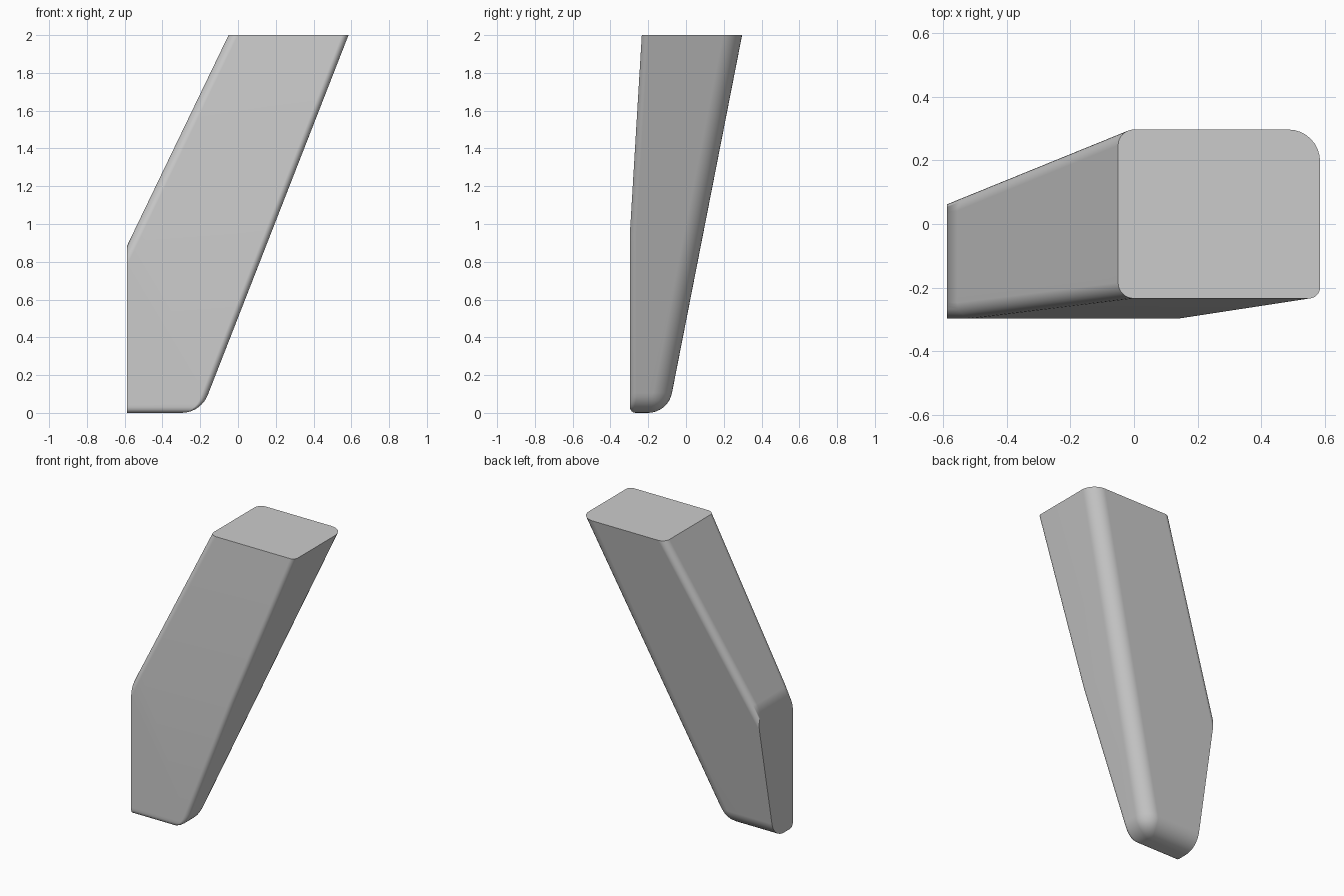
import bpy, bmesh, math

cube = bpy.data.objects.get("Cube")
if cube:
    bpy.data.objects.remove(cube, do_unlink=True)

TOP, KINK, CUT = 2.0, 0.95, -0.588
STEPS = 8


def side(z, base, slope, r):
    """Distance outward at height z: a leaning side with a rounded foot."""
    turn = math.pi / 2 - math.atan(slope)
    if z < r * (1 - math.cos(turn)):
        return base - r * math.tan(turn / 2) + math.sqrt(2 * r * z - z * z)
    return base + slope * z


def section(z):
    """Rounded four-sided outline of the leg at height z."""
    right = side(z, -0.197, 0.391, 0.15)
    back = side(z, -0.095, 0.196, 0.13)
    front = -side(z, 0.297, 0, 0.03) + 0.06 * max(0, z - KINK)
    left = -0.05 - 0.482 * (TOP - z)
    grow = min(1, 0.1 + math.sqrt(z / 0.1))
    corners = [(right, back, 0.1 * grow, 1, 1), (left, back, 0.05 * grow, -1, 1),
               (left, front, 0.05 * grow, -1, -1), (right, front, 0.035 * grow, 1, -1)]
    points = []
    for i, (x, y, r, sx, sy) in enumerate(corners):
        for k in range(STEPS + 1):
            a = math.pi / 2 * (i + k / STEPS)
            points.append((x - sx * r + r * math.cos(a), y - sy * r + r * math.sin(a), z))
    return points


# Leg: sections lofted from the rounded foot to the flat top
foot = [0.105 * (1 - math.cos(math.pi / 2 * i / 8)) for i in range(9)]
bm = bmesh.new()
rings = [[bm.verts.new(p) for p in section(z)] for z in foot + [KINK, TOP]]
for low, high in zip(rings, rings[1:]):
    for i in range(len(low)):
        j = (i + 1) % len(low)
        bm.faces.new((low[i], low[j], high[j], high[i]))
bm.faces.new(rings[0][::-1])
bm.faces.new(rings[-1])

# Flat inner joint face
cut = bmesh.ops.bisect_plane(bm, geom=bm.verts[:] + bm.edges[:] + bm.faces[:],
                             plane_co=(CUT, 0, 0), plane_no=(1, 0, 0), clear_inner=True)
edges = [e for e in cut["geom_cut"] if isinstance(e, bmesh.types.BMEdge)]
bmesh.ops.contextual_create(bm, geom=edges)
bmesh.ops.recalc_face_normals(bm, faces=bm.faces[:])

mesh = bpy.data.meshes.new("leg")
bm.to_mesh(mesh)
bm.free()
leg = bpy.data.objects.new("leg", mesh)
bpy.context.collection.objects.link(leg)

# Plain grey finish
grey = bpy.data.materials.new("grey")
grey.use_nodes = True
colour = (0.6, 0.6, 0.6, 1)
grey.diffuse_color = colour
grey.node_tree.nodes["Principled BSDF"].inputs["Base Color"].default_value = colour
mesh.materials.append(grey)

# Smooth rounded edges, crisp ends
bpy.context.view_layer.objects.active = leg
leg.select_set(True)
bpy.ops.object.shade_smooth_by_angle(angle=math.radians(35))
weighted = leg.modifiers.new("weighted normals", "WEIGHTED_NORMAL")
weighted.keep_sharp = True
